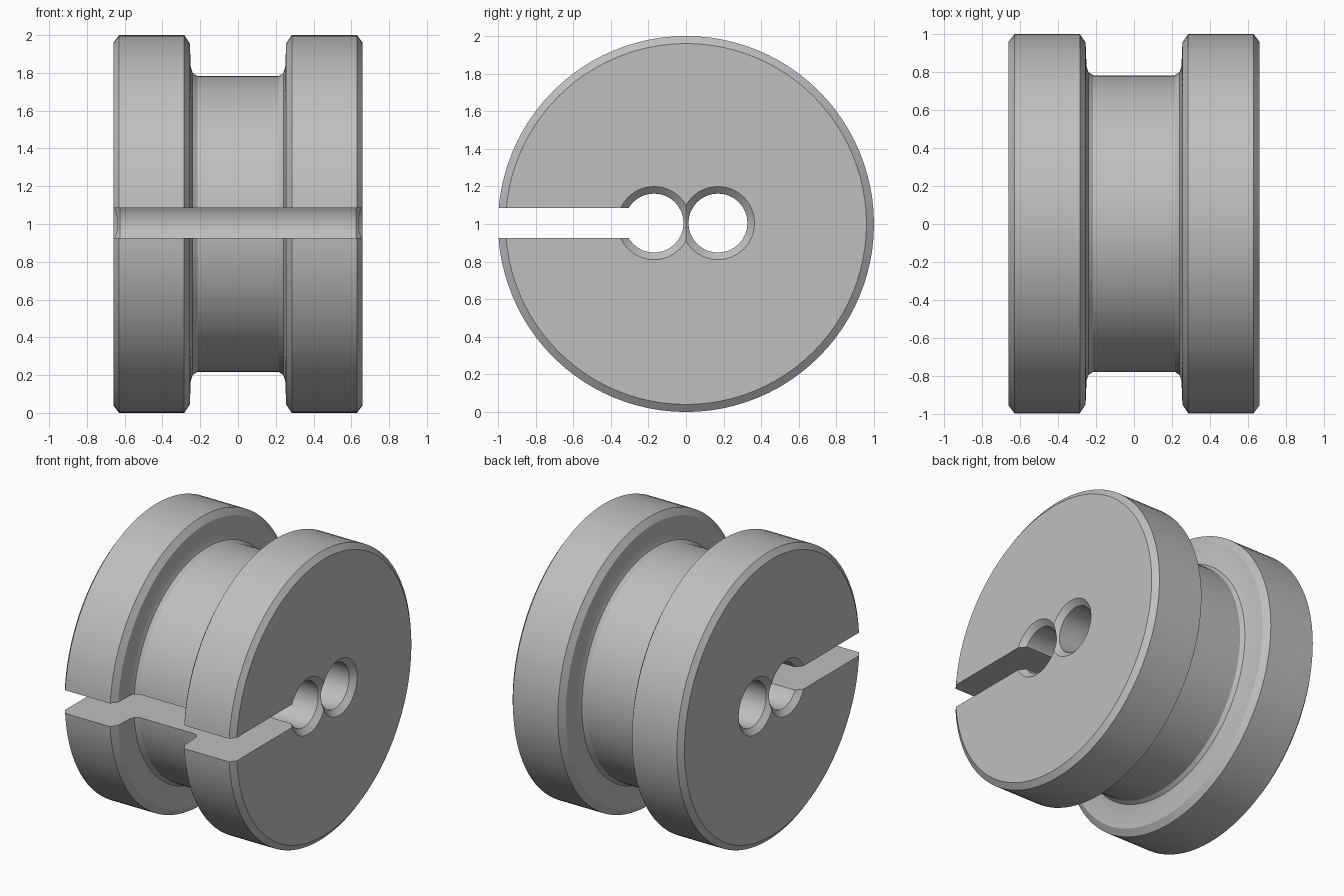
import bpy, bmesh, math
from mathutils import Matrix, Vector

if "Cube" in bpy.data.objects:
    bpy.data.objects.remove(bpy.data.objects["Cube"])

grey = bpy.data.materials.new("plain_grey")
grey.diffuse_color = (0.52, 0.52, 0.52, 1)
grey.use_nodes = True
grey.node_tree.nodes["Principled BSDF"].inputs["Base Color"].default_value = grey.diffuse_color


def finish(name, bm):
    bmesh.ops.remove_doubles(bm, verts=bm.verts, dist=1e-5)
    bmesh.ops.recalc_face_normals(bm, faces=bm.faces)
    mesh = bpy.data.meshes.new(name)
    bm.to_mesh(mesh)
    bm.free()
    mesh.materials.append(grey)
    obj = bpy.data.objects.new(name, mesh)
    bpy.context.collection.objects.link(obj)
    return obj


def lathe(name, half, y, z, steps):
    """Revolve a mirrored (x, radius) half profile around the x axis."""
    profile = half + [(-x, r) for x, r in reversed(half)]
    bm = bmesh.new()
    verts = [bm.verts.new((x, 0, r)) for x, r in profile]
    edges = [bm.edges.new(p) for p in zip(verts, verts[1:])]
    bmesh.ops.spin(bm, geom=verts + edges, cent=(0, 0, 0), axis=(1, 0, 0),
                   angle=math.tau, steps=steps, use_merge=True)
    bmesh.ops.translate(bm, verts=bm.verts, vec=(0, y, z))
    return finish(name, bm)


# Spool: two bevelled flanges with a narrower core between them
spool = lathe("spool", [(0.66, 0), (0.66, 0.96), (0.63, 1.0), (0.285, 1.0),
                        (0.255, 0.955), (0.25, 0.83), (0.24, 0.80),
                        (0.215, 0.783)], 0, 1, 96)

# Round holes, flared at both outer faces
hole = [(0.70, 0), (0.70, 0.195), (0.66, 0.195), (0.625, 0.157)]
cutters = [lathe("open_hole_cutter", hole, -0.17, 1.005, 32),
           lathe("closed_hole_cutter", hole, 0.17, 1.005, 32)]

# Slot from the front rim into the open hole
bm = bmesh.new()
bmesh.ops.create_cube(bm, size=1, matrix=Matrix.Translation(Vector((0, -0.66, 1.005)))
                      @ Matrix.Diagonal((1.5, 0.94, 0.16, 1)))
cutters.append(finish("slot_cutter", bm))

bpy.context.view_layer.objects.active = spool
spool.select_set(True)
for cutter in cutters:
    mod = spool.modifiers.new(cutter.name, 'BOOLEAN')
    mod.operation = 'DIFFERENCE'
    mod.solver = 'EXACT'
    mod.object = cutter
    bpy.ops.object.modifier_apply(modifier=mod.name)
for cutter in cutters:
    bpy.data.objects.remove(cutter)

bpy.ops.object.shade_smooth_by_angle(angle=math.radians(30))
